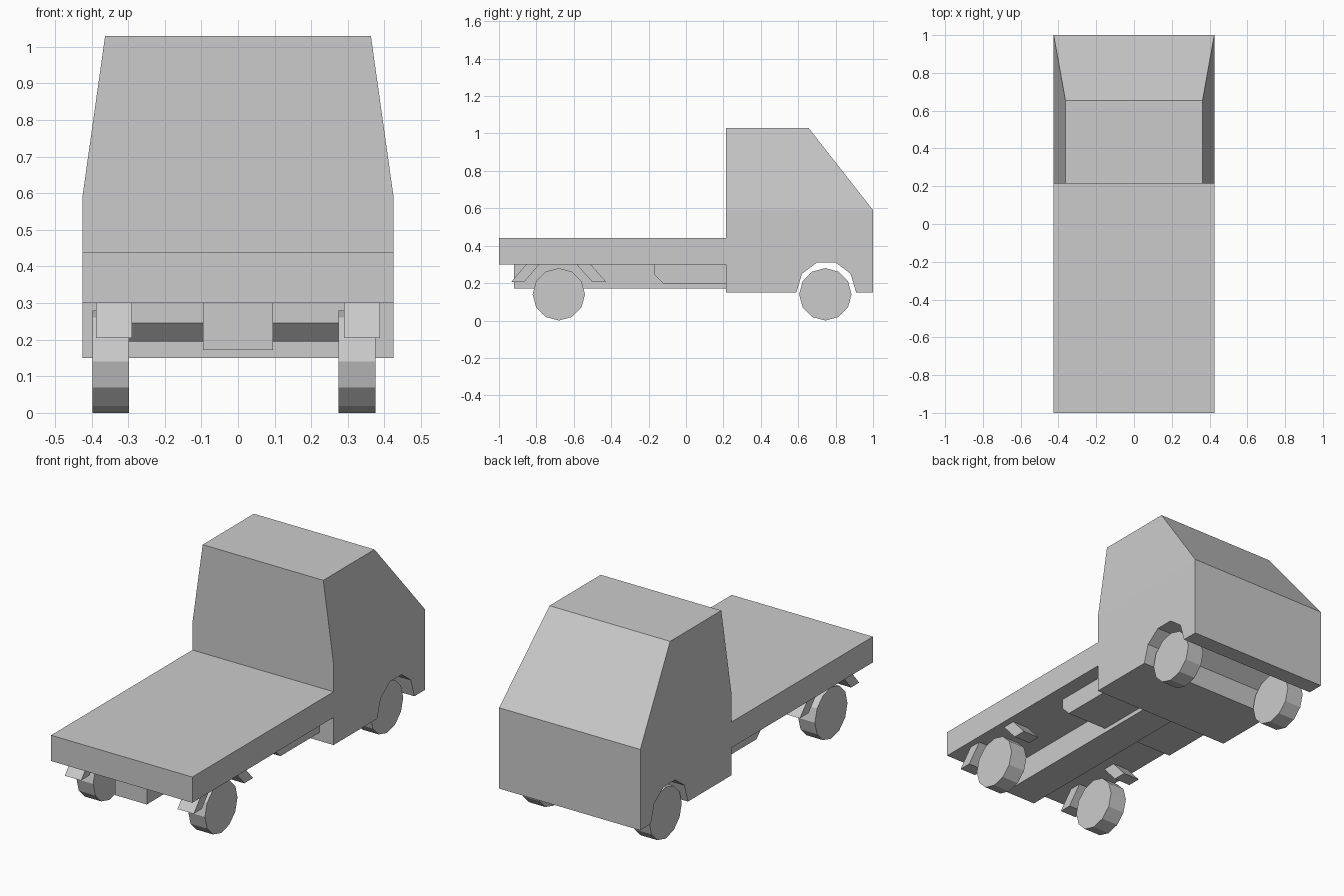
import bpy, bmesh, math

if "Cube" in bpy.data.objects:
    bpy.data.objects.remove(bpy.data.objects["Cube"])


def extrude_x(name, profile, x0, x1, edit=None):
    """Extrude a (y, z) profile along x from x0 to x1."""
    bm = bmesh.new()
    face = bm.faces.new([bm.verts.new((x0, y, z)) for y, z in profile])
    new = bmesh.ops.extrude_face_region(bm, geom=[face])["geom"]
    for v in new:
        if isinstance(v, bmesh.types.BMVert):
            v.co.x = x1
    if edit:
        edit(bm)
    bmesh.ops.recalc_face_normals(bm, faces=bm.faces[:])
    mesh = bpy.data.meshes.new(name)
    bm.to_mesh(mesh)
    bm.free()
    obj = bpy.data.objects.new(name, mesh)
    bpy.context.collection.objects.link(obj)
    return obj


def rect(y0, y1, z0, z1):
    return [(y0, z0), (y1, z0), (y1, z1), (y0, z1)]


# Cab: side profile with wheel arch, narrowing above the waistline
def taper(bm):
    bmesh.ops.bisect_plane(bm, geom=bm.verts[:] + bm.edges[:] + bm.faces[:],
                           plane_co=(0, 0, 0.59), plane_no=(0, 0, 1), dist=1e-5)
    for v in bm.verts:
        if v.co.z > 0.8:
            v.co.x *= 0.363 / 0.425


cab_profile = [(0.215, 0.15), (0.59, 0.15), (0.62, 0.25), (0.70, 0.31), (0.80, 0.31),
               (0.88, 0.25), (0.91, 0.15), (1.0, 0.15), (1.0, 0.59), (0.655, 1.03),
               (0.215, 1.03)]
extrude_x("cab", cab_profile, -0.425, 0.425, taper)

# Flat bed, central frame beam and cross tank with chamfered rear edge
extrude_x("flat_bed", rect(-1.0, 0.215, 0.30, 0.44), -0.425, 0.425)
extrude_x("frame_beam", rect(-0.92, 0.215, 0.172, 0.30), -0.095, 0.095)
extrude_x("under_tank", [(-0.17, 0.30), (-0.17, 0.245), (-0.12, 0.195),
                         (0.215, 0.195), (0.215, 0.30)], -0.34, 0.34)

# Slanted mudflaps before and behind each rear wheel
flaps = {"rear": [(-0.935, 0.205), (-0.865, 0.205), (-0.785, 0.30), (-0.855, 0.30)],
         "fore": [(-0.50, 0.205), (-0.425, 0.205), (-0.51, 0.30), (-0.585, 0.30)]}
for end, profile in flaps.items():
    for side, x0 in (("left", -0.388), ("right", 0.29)):
        extrude_x(f"mudflap_{end}_{side}", profile, x0, x0 + 0.098)

# Twelve-sided wheels
for end, y in (("bed", -0.68), ("cab", 0.745)):
    ring = [(y + 0.14 * math.sin(i * math.pi / 6), 0.14 - 0.14 * math.cos(i * math.pi / 6))
            for i in range(12)]
    for side, x0 in (("left", -0.398), ("right", 0.275)):
        extrude_x(f"wheel_{end}_{side}", ring, x0, x0 + 0.1)
